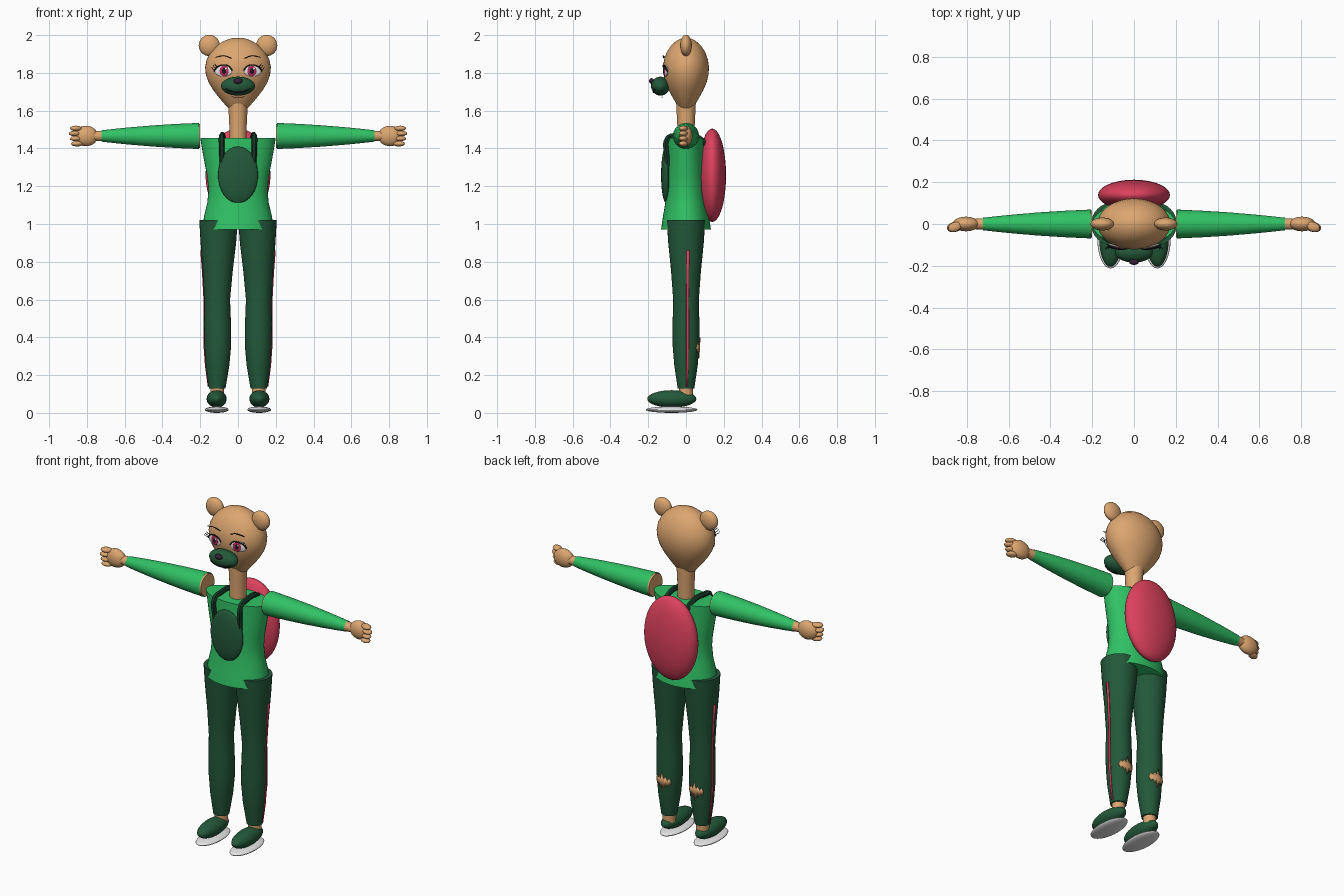
import bpy, bmesh, math
from mathutils import Vector

if "Cube" in bpy.data.objects:
    bpy.data.objects.remove(bpy.data.objects["Cube"])


def material(name, r, g, b):
    m = bpy.data.materials.new(name)
    m.use_nodes = True
    m.diffuse_color = (r, g, b, 1)
    node = next(n for n in m.node_tree.nodes if n.type == "BSDF_PRINCIPLED")
    node.inputs["Base Color"].default_value = (r, g, b, 1)
    node.inputs["Roughness"].default_value = 0.7
    return m


TAN = material("tan fur", 0.72, 0.38, 0.16)
GREEN = material("bright green", 0.03, 0.54, 0.13)
DARK = material("dark green", 0.017, 0.1, 0.042)
STRAP = material("deep green", 0.009, 0.045, 0.022)
RED = material("raspberry red", 0.72, 0.053, 0.11)
WHITE = material("white", 0.8, 0.8, 0.8)
IRIS = material("pink iris", 0.5, 0.025, 0.11)
BLACK = material("black", 0.012, 0.01, 0.014)
PLUM = material("plum nose", 0.045, 0.014, 0.04)


def smooth(ob, mat):
    ob.data.materials.clear()
    ob.data.materials.append(mat)
    bpy.ops.object.select_all(action="DESELECT")
    ob.select_set(True)
    bpy.context.view_layer.objects.active = ob
    bpy.ops.object.shade_smooth_by_angle(angle=math.radians(40))
    return ob


def from_bmesh(name, bm, mat):
    bmesh.ops.recalc_face_normals(bm, faces=bm.faces)
    me = bpy.data.meshes.new(name)
    bm.to_mesh(me)
    bm.free()
    ob = bpy.data.objects.new(name, me)
    bpy.context.collection.objects.link(ob)
    return smooth(ob, mat)


def ball(name, mat, loc, radii, rot=(0, 0, 0), seg=32):
    bpy.ops.mesh.primitive_uv_sphere_add(segments=seg, ring_count=seg // 2,
                                         location=loc, rotation=rot)
    ob = bpy.context.object
    ob.name = name
    ob.scale = radii
    return smooth(ob, mat)


def loft(name, mat, rings, axis="z", capped=True, seg=32):
    """rings: (position along axis, centre, radius across, radius in y)"""
    bm = bmesh.new()
    loops = []
    for t, c, ra, ry in rings:
        loop = []
        for i in range(seg):
            a = math.tau * i / seg
            u, y = c + ra * math.cos(a), ry * math.sin(a)
            loop.append(bm.verts.new((u, y, t) if axis == "z" else (t, y, u)))
        loops.append(loop)
    for lo, hi in zip(loops, loops[1:]):
        for i in range(seg):
            j = (i + 1) % seg
            bm.faces.new((lo[i], lo[j], hi[j], hi[i]))
    if capped:
        bm.faces.new(loops[0])
        bm.faces.new(loops[-1])
    return from_bmesh(name, bm, mat)


def tube(name, mat, points, radius):
    cu = bpy.data.curves.new(name, "CURVE")
    cu.dimensions = "3D"
    cu.bevel_depth = radius
    cu.bevel_resolution = 1
    cu.resolution_u = 6
    cu.use_fill_caps = True
    sp = cu.splines.new("BEZIER")
    sp.bezier_points.add(len(points) - 1)
    for bp, p in zip(sp.bezier_points, points):
        bp.co = p
        bp.handle_left_type = bp.handle_right_type = "AUTO"
    ob = bpy.data.objects.new(name, cu)
    bpy.context.collection.objects.link(ob)
    bpy.ops.object.select_all(action="DESELECT")
    ob.select_set(True)
    bpy.context.view_layer.objects.active = ob
    bpy.ops.object.convert(target="MESH")
    return smooth(bpy.context.object, mat)


# Trouser leg outline: height, centre x, radius
LEG = [(0.13, 0.11, 0.044), (0.25, 0.108, 0.062), (0.36, 0.107, 0.071),
       (0.47, 0.108, 0.071), (0.6, 0.11, 0.068), (0.75, 0.107, 0.079),
       (0.9, 0.104, 0.094), (1.02, 0.103, 0.102)]


def leg_point(side, z, angle, lift):
    for (z0, c0, r0), (z1, c1, r1) in zip(LEG, LEG[1:]):
        if z <= z1:
            break
    f = (z - z0) / (z1 - z0)
    c, r = c0 + f * (c1 - c0), r0 + f * (r1 - r0) + lift
    return Vector((side * (c + r * math.cos(angle)), r * math.sin(angle), z))


def leg_strip(name, mat, side, rows):
    """rows: pairs of (height, angle) laid on the trouser surface"""
    bm = bmesh.new()
    pairs = [[bm.verts.new(leg_point(side, z, a, 0.003)) for z, a in row] for row in rows]
    for (a, b), (c, d) in zip(pairs, pairs[1:]):
        bm.faces.new((a, b, d, c))
    ob = from_bmesh(name, bm, mat)
    mod = ob.modifiers.new("thickness", "SOLIDIFY")
    mod.thickness = 0.004
    mod.offset = 0


# Head, neck and torso
HEAD = [(1.595, 0.03), (1.62, 0.058), (1.66, 0.093), (1.71, 0.132), (1.75, 0.156),
        (1.79, 0.17), (1.83, 0.174), (1.87, 0.166), (1.91, 0.145), (1.945, 0.113),
        (1.97, 0.073), (1.983, 0.035), (1.986, 0.006)]
loft("head", TAN, [(z, 0, r, r * 0.7) for z, r in HEAD], seg=40)
loft("neck", TAN, [(1.42, 0, 0.046, 0.046), (1.52, 0, 0.046, 0.046), (1.64, 0, 0.052, 0.052)])
loft("jacket_body", GREEN, [(0.97, 0, 0.188, 0.132), (1.04, 0, 0.18, 0.122),
                            (1.11, 0, 0.163, 0.11), (1.18, 0, 0.156, 0.105),
                            (1.25, 0, 0.163, 0.104), (1.35, 0, 0.182, 0.103),
                            (1.455, 0, 0.2, 0.1)], seg=40)
ball("belly_patch", DARK, (0, -0.105, 1.26), (0.106, 0.027, 0.15))
ball("backpack", RED, (0, 0.139, 1.258), (0.172, 0.073, 0.247), seg=40)

# Muzzle, nose and mouth
ball("muzzle", DARK, (0, -0.135, 1.73), (0.09, 0.05, 0.05))
ball("nose", PLUM, (0, -0.182, 1.757), (0.023, 0.014, 0.015))
mouth = []
for i in range(7):
    x = -0.066 + 0.022 * i
    z = 1.697 + 4 * x * x
    y = -0.135 - 0.05 * math.sqrt(max(0, 1 - (x / 0.09) ** 2 - ((z - 1.73) / 0.05) ** 2))
    mouth.append((x, y, z))
tube("mouth", BLACK, mouth, 0.004)
tube("chin_line", BLACK, [(-0.035, -0.125, 1.674), (0, -0.128, 1.668), (0.035, -0.125, 1.674)], 0.0015)

for side, word in ((1, "left"), (-1, "right")):
    def part(name):
        return word + "_" + name

    # Ears and eyes
    ball(part("ear"), TAN, (side * 0.152, 0, 1.945), (0.056, 0.031, 0.056))
    turn = (0, 0, side * 0.2)
    ball(part("eye_white"), WHITE, (side * 0.078, -0.107, 1.81), (0.048, 0.009, 0.03), turn)
    ball(part("iris"), IRIS, (side * 0.074, -0.115, 1.81), (0.025, 0.004, 0.028), turn)
    ball(part("pupil"), BLACK, (side * 0.074, -0.118, 1.81), (0.011, 0.003, 0.015), turn)
    ball(part("eye_glint"), WHITE, (side * 0.074 + 0.01, -0.12, 1.822), (0.006, 0.002, 0.006), seg=12)
    tube(part("upper_lash"), BLACK, [(side * 0.03, -0.117, 1.812), (side * 0.05, -0.12, 1.836),
                                     (side * 0.08, -0.118, 1.842), (side * 0.108, -0.109, 1.832),
                                     (side * 0.127, -0.099, 1.808)], 0.0035)
    for k in range(3):
        x, z = 0.108 + 0.008 * k, 1.833 - 0.009 * k
        tube(part("lash_%d" % (k + 1)), BLACK, [(side * x, -0.108, z), (side * (x + 0.01), -0.113, z + 0.006),
                                                (side * (x + 0.015), -0.12, z + 0.016)], 0.0018)
    tube(part("eyebrow"), BLACK, [(side * 0.035, -0.118, 1.878), (side * 0.075, -0.121, 1.891),
                                  (side * 0.12, -0.112, 1.882)], 0.0025)

    # Arm, sleeve and hand
    loft(part("arm"), TAN, [(side * 0.2, 1.466, 0.064, 0.064), (side * 0.45, 1.466, 0.045, 0.045),
                            (side * 0.76, 1.466, 0.025, 0.025)], "x")
    loft(part("sleeve"), GREEN, [(side * x, 1.466, r, r) for x, r in
                                 ((0.207, 0.069), (0.32, 0.064), (0.45, 0.056),
                                  (0.58, 0.045), (0.66, 0.037), (0.722, 0.03))], "x", False)
    ball(part("palm"), TAN, (side * 0.805, 0, 1.466), (0.063, 0.035, 0.054))
    for k in range(4):
        reach = 0.864 - 0.006 * abs(k - 1)
        ball(part("finger_%d" % (k + 1)), TAN, (side * reach, -0.014, 1.506 - 0.027 * k),
             (0.033, 0.023, 0.0145), (0, 0, side * -0.35), 16)

    # Backpack strap
    tube(part("strap"), STRAP, [(side * 0.078, -0.103, 1.23), (side * 0.084, -0.1, 1.35),
                                (side * 0.087, -0.096, 1.455), (side * 0.085, -0.05, 1.468),
                                (side * 0.08, 0.05, 1.465), (side * 0.075, 0.11, 1.42)], 0.015)

    # Trouser leg, side stripe and torn calf
    loft(part("trouser_leg"), DARK, [(z, side * c, r, r) for z, c, r in LEG])
    heights = [0.14] + [z for z, c, r in LEG[1:6]] + [0.86]
    leg_strip(part("side_stripe"), RED, side, [((z, 0.02), (z, 0.2)) for z in heights])
    jag = (0.003, 0.026, 0.01, 0.034, 0.014, 0.055, 0.014, 0.034, 0.01, 0.026, 0.003)
    tear = []
    for k, h in enumerate(jag):
        a = math.pi / 2 + 0.14 * (k - 5)
        tear.append(((0.345 - h, a), (0.345 + h, a)))
    leg_strip(part("calf_tear"), TAN, side, tear)

    # Ankle and shoe
    loft(part("ankle"), TAN, [(0.08, side * 0.11, 0.036, 0.036), (0.15, side * 0.11, 0.036, 0.036)])
    ball(part("shoe"), DARK, (side * 0.113, -0.075, 0.074), (0.053, 0.13, 0.046))
    ball(part("sole"), WHITE, (side * 0.112, -0.076, 0.017), (0.063, 0.137, 0.017))
